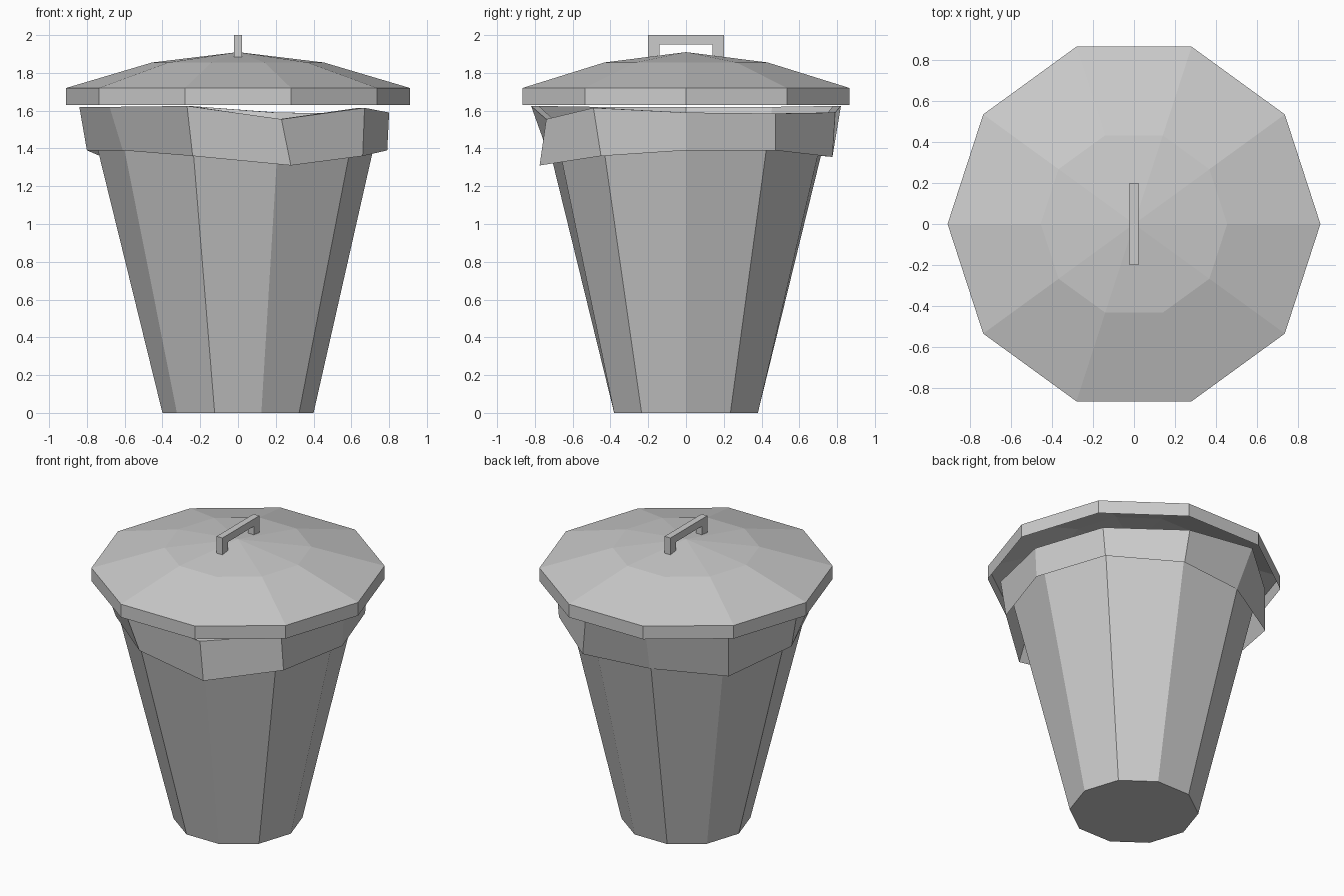
import bpy, bmesh
from math import cos, sin, pi

if "Cube" in bpy.data.objects:
    bpy.data.objects.remove(bpy.data.objects["Cube"])

N = 10


def ring(r, z):
    return [(r * cos(2 * pi * k / N), r * sin(2 * pi * k / N), z) for k in range(N)]


def loft(name, rings, cap_bottom=False, apex=None):
    """Skin ten-sided rings from bottom to top, with optional floor and tip."""
    bm = bmesh.new()
    loops = [[bm.verts.new(p) for p in r] for r in rings]
    for a, b in zip(loops, loops[1:]):
        for k in range(N):
            j = (k + 1) % N
            bm.faces.new((a[k], a[j], b[j], b[k]))
    if cap_bottom:
        bm.faces.new(loops[0][::-1])
    if apex is not None:
        tip = bm.verts.new((0, 0, apex))
        for k in range(N):
            bm.faces.new((loops[-1][k], loops[-1][(k + 1) % N], tip))
    me = bpy.data.meshes.new(name)
    bm.to_mesh(me)
    bm.free()
    ob = bpy.data.objects.new(name, me)
    bpy.context.collection.objects.link(ob)
    return ob


# Uneven rings of the liner folded over the rim
liner_top = [(.80, 0, 1.59), (.65, .475, 1.585), (.21, .79, 1.59), (-.27, .82, 1.625),
             (-.66, .48, 1.62), (-.84, 0, 1.62), (-.68, -.49, 1.62), (-.27, -.82, 1.625),
             (.23, -.74, 1.555), (.67, -.49, 1.615)]
liner_hem = [(.79, 0, 1.39), (.63, .475, 1.39), (.24, .775, 1.355), (-.23, .72, 1.36),
             (-.66, .48, 1.33), (-.80, 0, 1.39), (-.61, -.45, 1.39), (-.24, -.725, 1.36),
             (.28, -.775, 1.31), (.66, -.45, 1.36)]
rim = [(x * .95, y * .95, z) for x, y, z in liner_top]

# Tapered can, then the liner skirt hanging outside it
loft("can_body", [ring(.40, 0), rim], cap_bottom=True)
loft("liner_fold", [liner_hem, liner_top, rim])

# Shallow lid with an upright edge, open underneath
loft("lid", [ring(.91, 1.63), ring(.91, 1.72), ring(.455, 1.855)], apex=1.91)

# Handle: an upside-down U profile extruded across its thickness
profile = [(-.2, 1.88), (-.2, 2.0), (.2, 2.0), (.2, 1.88),
           (.14, 1.88), (.14, 1.95), (-.14, 1.95), (-.14, 1.88)]
bm = bmesh.new()
face = bm.faces.new([bm.verts.new((-.022, y, z)) for y, z in profile])
out = bmesh.ops.extrude_face_region(bm, geom=[face])
moved = [v for v in out["geom"] if isinstance(v, bmesh.types.BMVert)]
bmesh.ops.translate(bm, verts=moved, vec=(.044, 0, 0))
if not any(f.normal.x < -.5 for f in bm.faces) or len(bm.faces) < N:
    bm.faces.new([v for v in face.verts]) if not face.is_valid else None
bmesh.ops.recalc_face_normals(bm, faces=bm.faces)
me = bpy.data.meshes.new("lid_handle")
bm.to_mesh(me)
bm.free()
bpy.context.collection.objects.link(bpy.data.objects.new("lid_handle", me))
